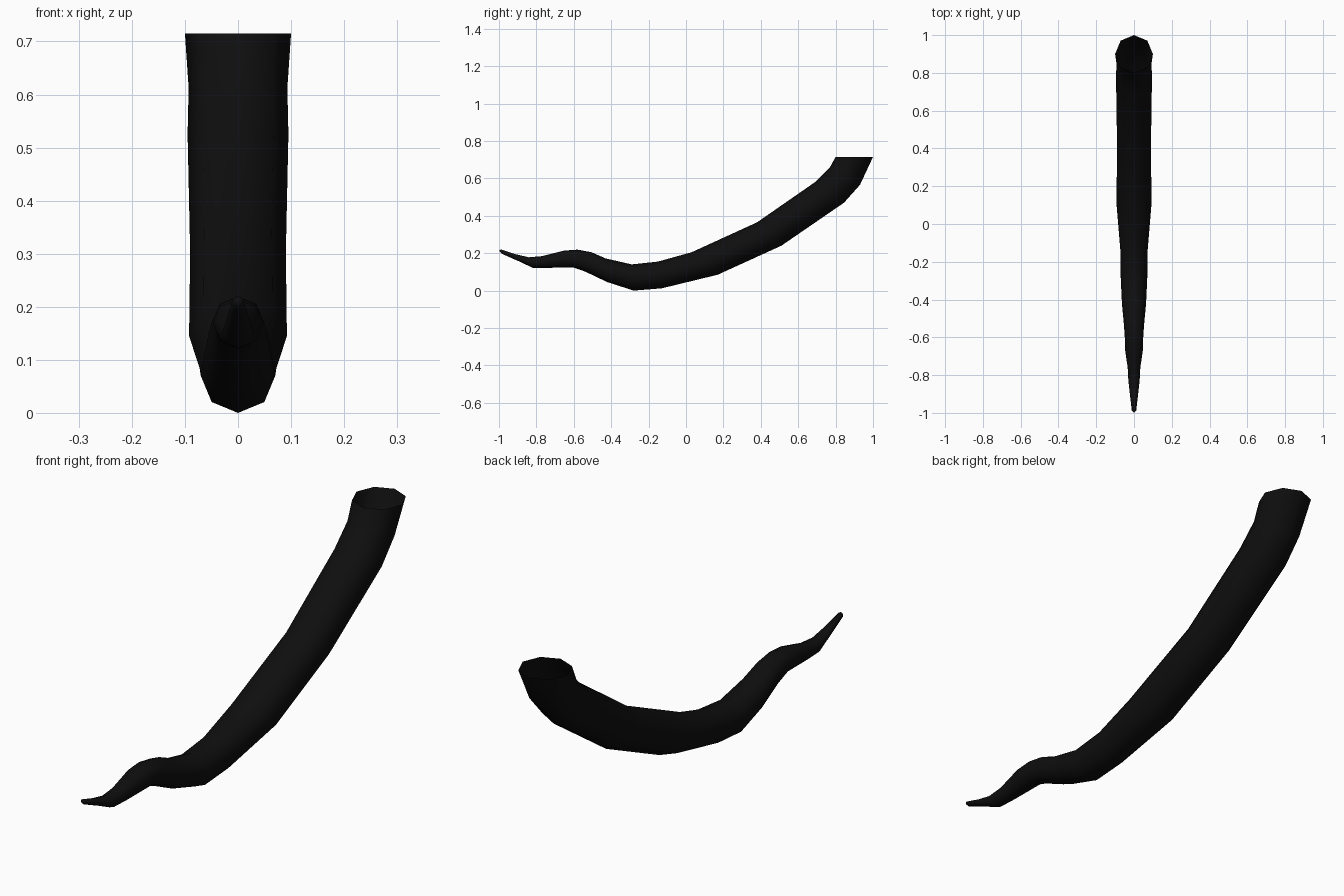
import bpy, bmesh, math
from mathutils import Vector

SIDES = 8

default_cube = bpy.data.objects.get("Cube")
if default_cube:
    bpy.data.objects.remove(default_cube, do_unlink=True)


def make_material(name, color):
    material = bpy.data.materials.new(name)
    material.use_nodes = True
    material.diffuse_color = color
    material.node_tree.nodes["Principled BSDF"].inputs["Base Color"].default_value = color
    return material


def add_ring(bm, upper, lower):
    """Round ring of vertices whose diameter runs from upper to lower in the YZ plane."""
    top, bottom = Vector((0, *upper)), Vector((0, *lower))
    center, spoke = (top + bottom) / 2, (top - bottom) / 2
    side = Vector((spoke.length, 0, 0))
    angles = [math.tau * i / SIDES for i in range(SIDES)]
    return [bm.verts.new(center + spoke * math.cos(a) + side * math.sin(a)) for a in angles]


# Upper and lower outline of the tail, from the open root to the tip
upper_outline = [
    (.80, .715), (.77, .66), (.69, .58), (.38, .365), (.03, .205),
    (-.15, .155), (-.29, .14), (-.43, .172), (-.505, .205), (-.58, .219),
    (-.65, .214), (-.77, .184), (-.84, .178), (-.91, .194), (-.99, .22),
]
lower_outline = [
    (1.0, .715), (.93, .565), (.845, .47), (.51, .24), (.17, .085),
    (-.13, .012), (-.28, 0), (-.42, .045), (-.54, .102), (-.605, .124),
    (-.68, .124), (-.75, .12), (-.82, .122), (-.89, .155), (-.985, .197),
]

# Tail skin: bridge the rings, leaving the root open
bm = bmesh.new()
rings = [add_ring(bm, up, low) for up, low in zip(upper_outline, lower_outline)]
for ring, following in zip(rings, rings[1:]):
    for i in range(SIDES):
        j = (i + 1) % SIDES
        bm.faces.new((ring[i], ring[j], following[j], following[i]))

# Blunt point closing the tip
point = bm.verts.new((0, -1, .212))
for i in range(SIDES):
    bm.faces.new((rings[-1][i], rings[-1][(i + 1) % SIDES], point))
bmesh.ops.recalc_face_normals(bm, faces=bm.faces)

mesh = bpy.data.meshes.new("tail")
bm.to_mesh(mesh)
bm.free()
mesh.materials.append(make_material("soft black", (.0045, .0045, .0045, 1)))
mesh.shade_smooth()
tail = bpy.data.objects.new("tail", mesh)
bpy.context.collection.objects.link(tail)
